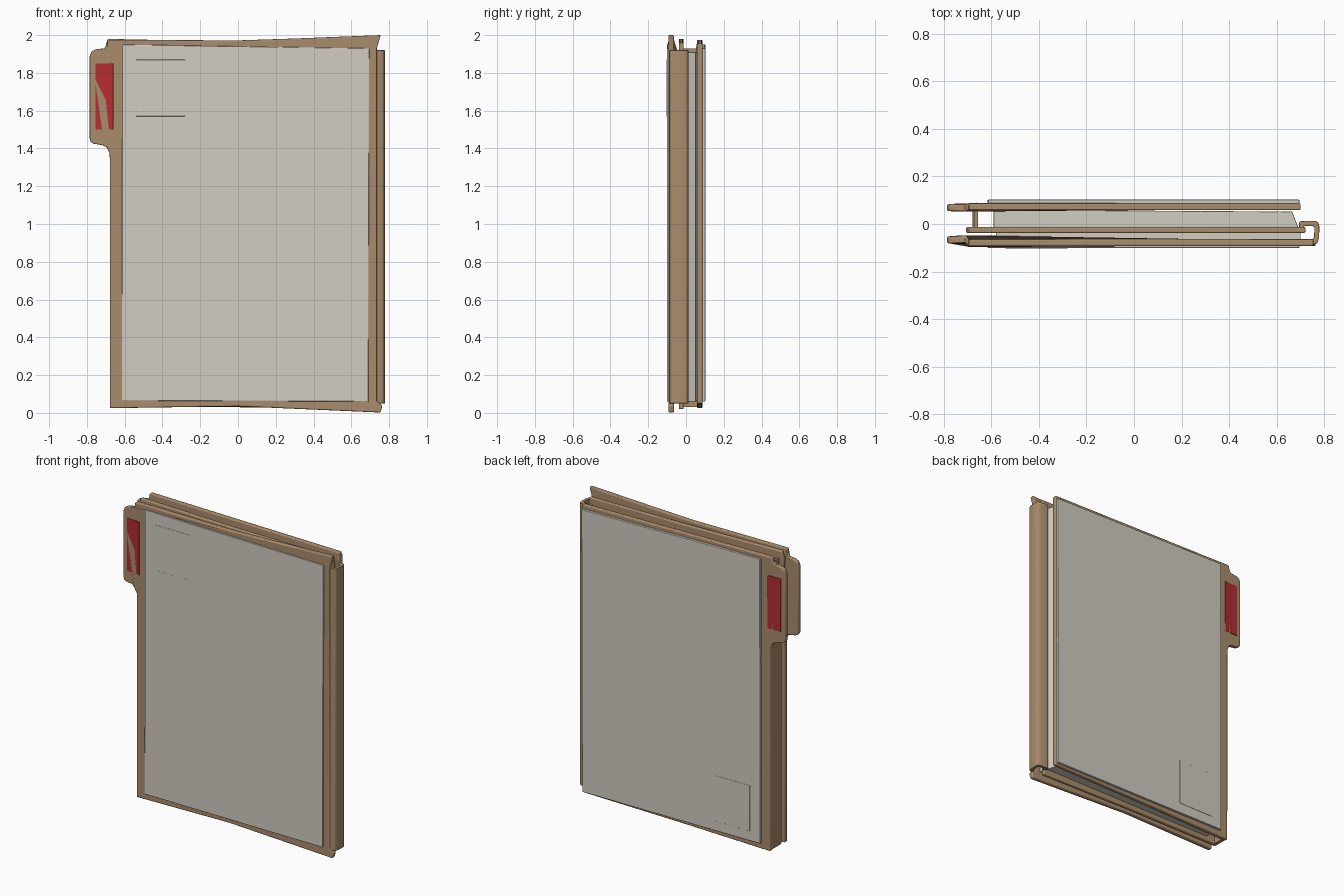
import bpy, bmesh, math
from mathutils import Vector

if "Cube" in bpy.data.objects:
    bpy.data.objects.remove(bpy.data.objects["Cube"])


def material(name, rgb):
    m = bpy.data.materials.new(name)
    m.diffuse_color = (*rgb, 1)
    m.use_nodes = True
    m.node_tree.nodes["Principled BSDF"].inputs["Base Color"].default_value = m.diffuse_color
    return m


TAN = material("manila card", (0.40, 0.265, 0.15))
PAPER = material("paper grey", (0.64, 0.61, 0.55))
RED = material("label red", (0.46, 0.026, 0.032))


def finish(name, bm, mat, bevel=0.0):
    bmesh.ops.recalc_face_normals(bm, faces=bm.faces)
    me = bpy.data.meshes.new(name)
    bm.to_mesh(me)
    bm.free()
    me.materials.append(mat)
    ob = bpy.data.objects.new(name, me)
    bpy.context.collection.objects.link(ob)
    if bevel:
        mod = ob.modifiers.new("soft edges", 'BEVEL')
        mod.width, mod.segments = bevel, 3
        mod.limit_method, mod.angle_limit = 'ANGLE', math.radians(40)
    bpy.context.view_layer.objects.active = ob
    ob.select_set(True)
    bpy.ops.object.shade_smooth_by_angle(angle=math.radians(35))
    ob.select_set(False)
    return ob


def prism(name, pts, mat, move, bevel=0.0):
    """Extrude a closed outline (3D points) along the vector move."""
    bm = bmesh.new()
    f = bm.faces.new([bm.verts.new(p) for p in pts])
    ext = bmesh.ops.extrude_face_region(bm, geom=[f])
    bmesh.ops.translate(bm, vec=Vector(move),
                        verts=[v for v in ext["geom"] if isinstance(v, bmesh.types.BMVert)])
    return finish(name, bm, mat, bevel)


def sheet(name, outline, y0, y1, mat, bevel=0.0):
    """Upright sheet from an (x, z) outline."""
    return prism(name, [(x, y0, z) for x, z in outline], mat, (0, y1 - y0, 0), bevel)


def column(name, outline, z0, z1, mat, bevel=0.0):
    """Vertical strip from an (x, y) section."""
    return prism(name, [(x, y, z0) for x, y in outline], mat, (0, 0, z1 - z0), bevel)


def rect(x0, x1, z0, z1):
    return [(x0, z0), (x1, z0), (x1, z1), (x0, z1)]


# rounded tab on the left edge, listed from top to bottom
TAB = [(-0.69, 1.975), (-0.695, 1.945), (-0.71, 1.93), (-0.75, 1.925), (-0.775, 1.915),
       (-0.785, 1.89), (-0.785, 1.45), (-0.78, 1.435), (-0.765, 1.425), (-0.72, 1.418),
       (-0.695, 1.405), (-0.68, 1.375), (-0.678, 1.33)]

# covers
front_outline = TAB + [(-0.678, 0.025), (0, 0.035), (0.755, 0.002), (0.765, 0.04),
                       (0.735, 0.06), (0.735, 1.93), (0.755, 2.0), (0.3, 1.982), (0, 1.972)]
back_outline = TAB + [(-0.678, 0.025), (0, 0.04), (0.70, 0.05), (0.70, 1.955), (0, 1.965)]
middle_outline = [(-0.705, 1.93), (-0.678, 1.38), (-0.678, 0.03), (0, 0.03), (0.71, 0.02),
                  (0.72, 1.96), (0, 1.965), (-0.69, 1.98)]
front = sheet("front_cover", front_outline, -0.093, -0.064, TAN, 0.006)
back = sheet("back_cover", back_outline, 0.058, 0.087, TAN, 0.006)
sheet("middle_divider", middle_outline, -0.038, -0.012, TAN, 0.006)

# tabs lean slightly inward
for ob, d in ((front, 0.012), (back, -0.004)):
    for v in ob.data.vertices:
        if v.co.x < -0.7:
            v.co.y += d

# right fold: hooked strip joining front cover and divider
hook = [(0.715, -0.088), (0.755, -0.088), (0.77, -0.08), (0.778, -0.06), (0.779, -0.01),
        (0.775, 0.006), (0.762, 0.013), (0.70, 0.013), (0.693, 0.004), (0.695, -0.022),
        (0.712, -0.022), (0.715, -0.008), (0.752, -0.008), (0.758, -0.015),
        (0.757, -0.055), (0.75, -0.066), (0.715, -0.066)]
column("right_fold", hook, 0.05, 1.92, TAN, 0.003)

# left fold: wall joining divider and back cover
wall = [(-0.655, -0.03), (-0.668, -0.036), (-0.678, -0.02), (-0.678, 0.07),
        (-0.668, 0.082), (-0.655, 0.075)]
column("left_fold", wall, 0.03, 1.40, TAN, 0.003)
column("left_fold_upper", rect(-0.672, -0.655, -0.025, 0.07), 1.39, 1.93, TAN)

# paper stacks held inside the folds
column("inner_papers", [(-0.59, -0.014), (0.69, -0.014), (0.665, 0.052), (-0.59, 0.06)],
       0.06, 1.91, PAPER, 0.003)
column("inner_front_papers", rect(-0.58, 0.70, -0.066, -0.036), 0.06, 1.92, PAPER)

# outer papers, faint raised squares and tab labels
page = [(-0.615, 0.065), (0.69, 0.06), (0.695, 1.93), (-0.612, 1.95)]
sheet("front_page", page, -0.101, -0.088, PAPER, 0.003)
sheet("back_page", page, 0.083, 0.102, PAPER, 0.003)
sheet("front_raised_square", rect(-0.54, -0.28, 1.57, 1.87), -0.103, -0.1, PAPER, 0.0015)
sheet("back_raised_square", rect(-0.54, -0.28, 0.13, 0.43), 0.101, 0.104, PAPER, 0.0015)


def label(name, y_out, y_in):
    """Thin label following the lean of the tab."""
    c = [(-0.755, y_out), (-0.70, y_out), (-0.66, y_in), (-0.66, y_in * 0.93),
         (-0.70, y_out * 0.93), (-0.755, y_out * 0.93)]
    column(name, c, 1.5, 1.85, RED, 0.001)


label("front_label", -0.084, -0.0955)
label("back_label", 0.086, 0.0895)
